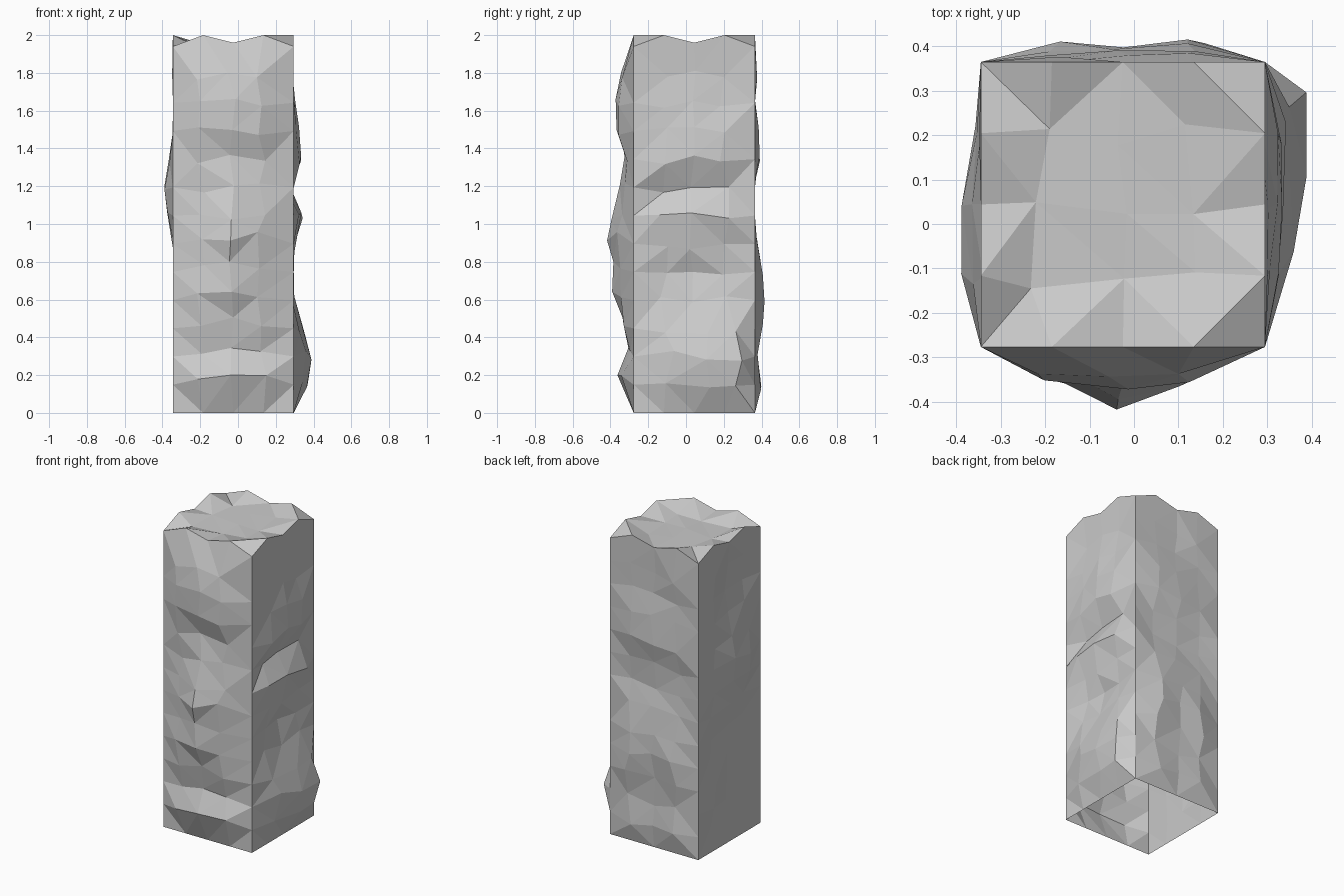
import bpy, bmesh, random
from mathutils import Vector

if "Cube" in bpy.data.objects:
    bpy.data.objects.remove(bpy.data.objects["Cube"])

random.seed(7)
X0, X1, Y0, Y1, TOP = -0.345, 0.295, -0.277, 0.365, 1.94
N, ROWS = 4, 13

# outward bulge of each wall per row, bottom to top, and its weight across the wall
FRONT = [0, .083, .025, .055, .12, .115, .145, .11, .075, .05, .09, .095, .07, 0]
RIGHT = [0, .075, .1, .06, -.01, -.04, .01, .04, -.045, .04, .03, 0, -.015, 0]
LEFT = [0, -.015, -.02, -.01, -.015, -.02, 0, .03, .05, .02, -.01, -.02, -.01, 0]
BACK = [0, .035, .015, .035, .055, .04, .01, -.01, -.01, .03, .015, 0, .005, 0]
W_FRONT, W_RIDGE = [0, .8, 1, .85, 0], [0, .5, 1, .6, 0]
W_RIGHT, W_DENT = [0, .6, 1, 1, 0], [0, .8, .8, .3, 0]
W_LEFT, W_BACK = [0, .8, 1, .4, 0], [0, .75, .7, 1, 0]
RIM = [0, .06, .02, .06, 0]            # scalloped top edge


def jit(a):
    return random.uniform(-a, a)


def position(i, j, k):
    p = Vector((X0 + (X1 - X0) * i / N, Y0 + (Y1 - Y0) * j / N, TOP * k / ROWS))
    side_x, side_y = i in (0, N), j in (0, N)
    if side_x and side_y:              # straight corner edges
        return p
    if k == ROWS:                      # scalloped rim around a rough, slightly sunk top
        if side_x or side_y:
            p.z += RIM[j if side_x else i]
        else:
            p += Vector((jit(.03) - .02, jit(.03), .01 + jit(.01)))
        return p
    if k == 0:                         # straight base edge
        return p
    p.z += jit(.03)
    if side_x:
        if i:
            d = RIGHT[k] * (W_RIGHT if RIGHT[k] > 0 else W_DENT)[j]
            if k < 4:                  # low bulge leans to the back
                p.y += .08 if j > 1 else .03
        else:
            d = -LEFT[k] * W_LEFT[j]
        p += Vector((d + jit(.008), jit(.025), 0))
    elif j:
        p += Vector((jit(.025), BACK[k] * W_BACK[i] + jit(.008), 0))
    else:
        if k < 7:                      # front ledges sit a little higher
            p.z += .04
        d = FRONT[k] * (W_RIDGE if 3 < k < 9 else W_FRONT)[i]
        p += Vector((jit(.025) - .01, -d + jit(.008), 0))
    return p


bm = bmesh.new()
verts = {}


def vert(key):
    if key not in verts:
        verts[key] = bm.verts.new(position(*key))
    return verts[key]


def panel(nv, key, flip):
    for u in range(N):
        for v in range(nv):
            quad = [vert(key(u + a, v + b)) for a, b in ((0, 0), (1, 0), (1, 1), (0, 1))]
            bm.faces.new(quad[::-1] if flip else quad)


# four walls and the top; the base is open
panel(ROWS, lambda u, v: (u, 0, v), False)
panel(ROWS, lambda u, v: (u, N, v), True)
panel(ROWS, lambda u, v: (0, u, v), True)
panel(ROWS, lambda u, v: (N, u, v), False)
panel(N, lambda u, v: (u, v, ROWS), False)

bmesh.ops.triangulate(bm, faces=bm.faces[:], quad_method='BEAUTY')
mesh = bpy.data.meshes.new("rock_pillar")
bm.to_mesh(mesh)
bm.free()
bpy.context.collection.objects.link(bpy.data.objects.new("rock_pillar", mesh))
